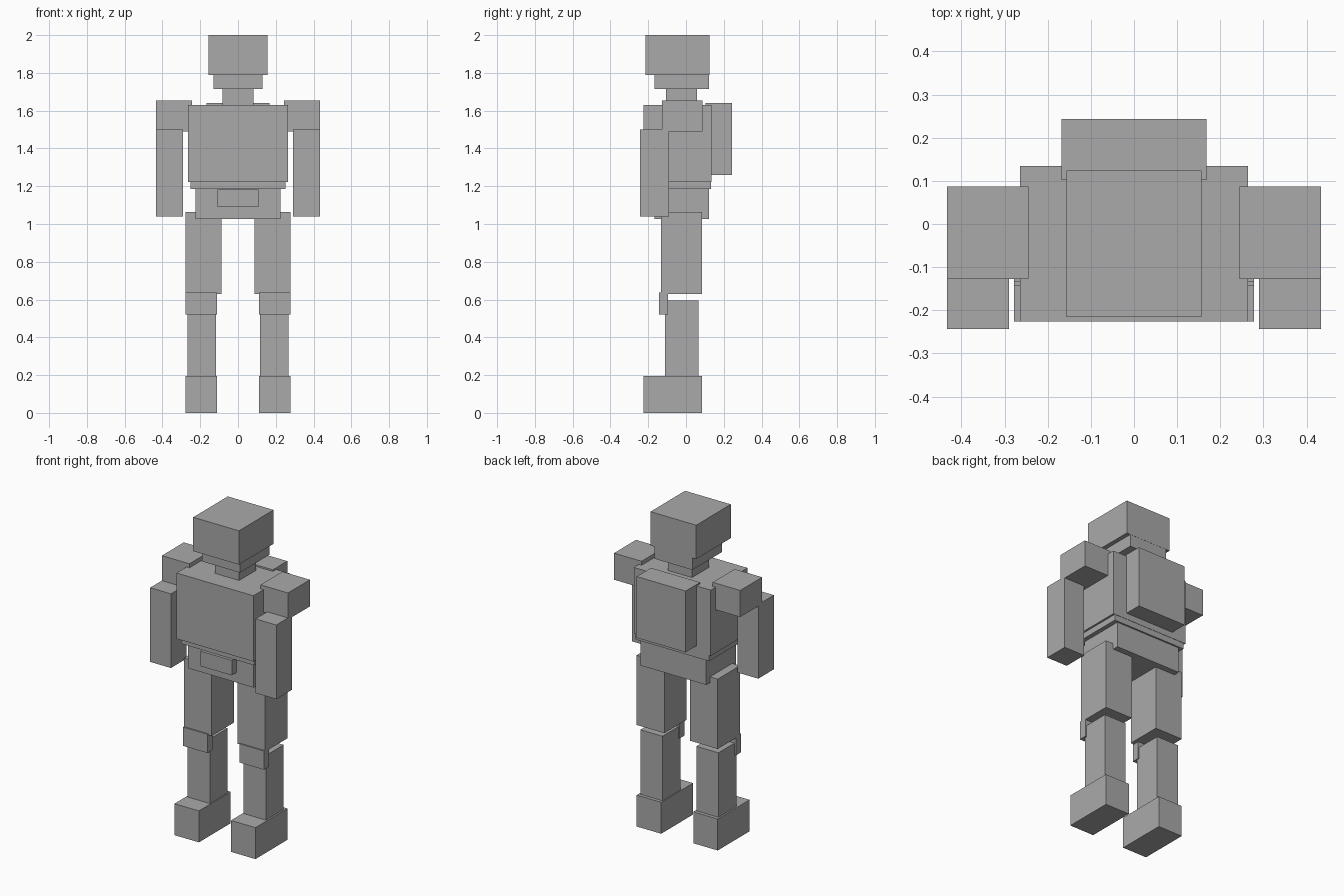
import bpy
from mathutils import Vector

cube = bpy.data.objects.get("Cube")
if cube:
    bpy.data.objects.remove(cube, do_unlink=True)

# Single grey material
grey = bpy.data.materials.new("plain grey")
grey.use_nodes = True
colour = (0.4, 0.4, 0.4, 1)
grey.diffuse_color = colour
grey.node_tree.nodes["Principled BSDF"].inputs["Base Color"].default_value = colour


def box(name, x, y, z):
    """Box spanning the given (low, high) ranges."""
    low, high = (Vector(c) for c in zip(x, y, z))
    bpy.ops.mesh.primitive_cube_add(size=1)
    part = bpy.context.object
    part.name = name
    for v in part.data.vertices:
        v.co = (low + high) / 2 + v.co * (high - low)
    part.data.materials.append(grey)


def centre_box(name, half, y, z):
    box(name, (-half, half), y, z)


def box_pair(name, x, y, z):
    box("left_" + name, x, y, z)
    box("right_" + name, (-x[1], -x[0]), y, z)


# Head and neck
centre_box("head", 0.157, (-0.215, 0.124), (1.79, 2.0))
centre_box("jaw", 0.13, (-0.167, 0.123), (1.715, 1.79))
centre_box("neck", 0.082, (-0.106, 0.058), (1.62, 1.715))

# Body
centre_box("torso", 0.264, (-0.226, 0.135), (1.222, 1.63))
centre_box("backpack", 0.168, (0.102, 0.243), (1.26, 1.64))
centre_box("waist_band", 0.252, (-0.2, 0.133), (1.185, 1.222))
centre_box("pelvis", 0.225, (-0.167, 0.123), (1.027, 1.185))
centre_box("belt_buckle", 0.108, (-0.215, -0.16), (1.09, 1.183))

# Arms
box_pair("shoulder", (0.244, 0.433), (-0.128, 0.087), (1.49, 1.655))
box_pair("forearm", (0.29, 0.433), (-0.243, -0.09), (1.04, 1.5))

# Legs
box_pair("thigh", (0.088, 0.278), (-0.133, 0.086), (0.63, 1.063))
box_pair("knee_pad", (0.11, 0.278), (-0.142, -0.094), (0.522, 0.638))
box_pair("shin", (0.116, 0.268), (-0.11, 0.065), (0.19, 0.595))
box_pair("foot", (0.11, 0.278), (-0.226, 0.086), (0, 0.195))
